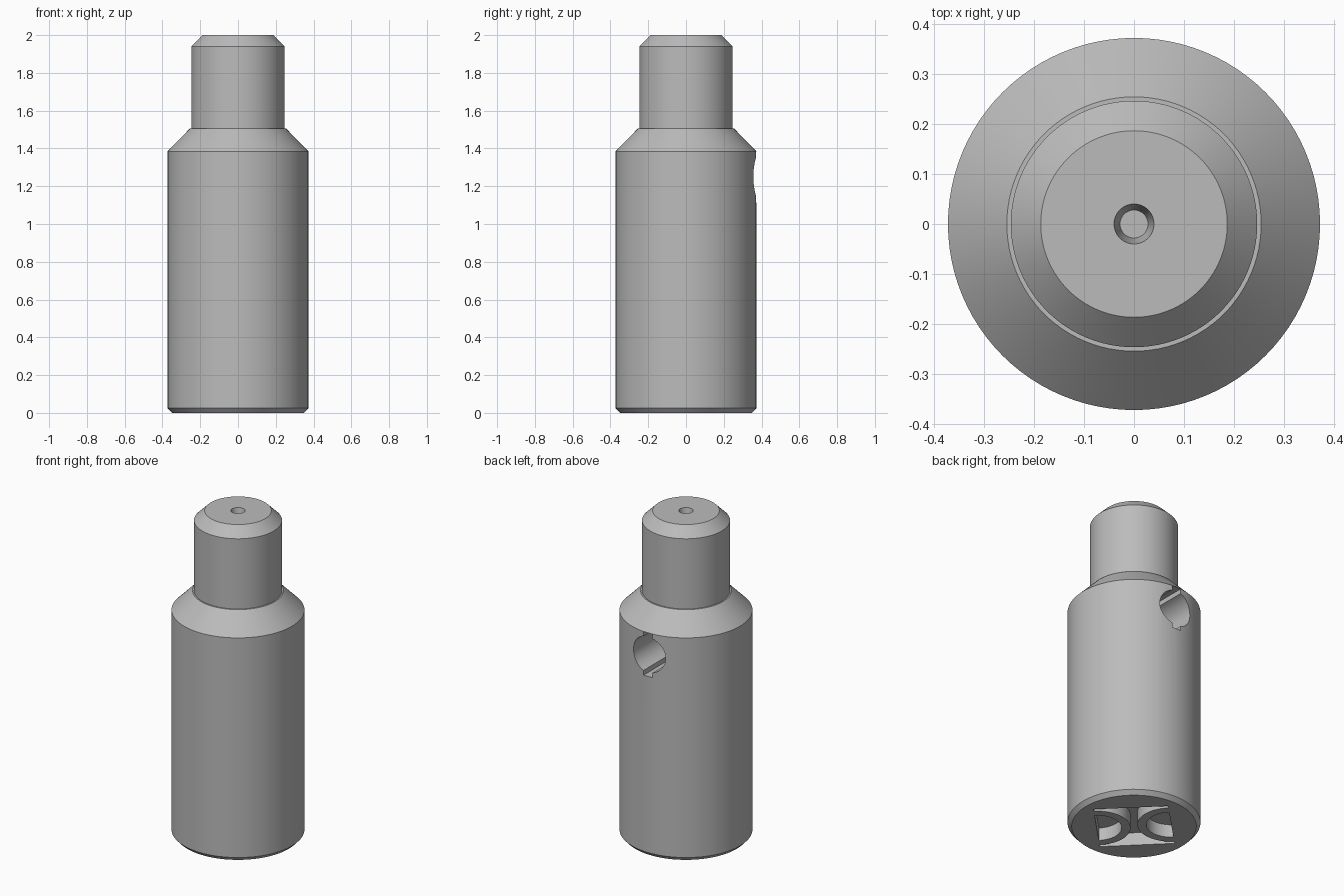
import bpy
import bmesh
import math
from mathutils import Matrix

cube = bpy.data.objects.get("Cube")
if cube:
    bpy.data.objects.remove(cube, do_unlink=True)

SEGMENTS = 96
HOLE_Z = 1.25
POCKET = 0.42
POCKET_DEPTH = 0.08
DIAGONAL = Matrix.Rotation(math.radians(45), 4, "Z")

steel = bpy.data.materials.new("plain grey")
steel.use_nodes = True
grey = (0.5, 0.5, 0.5, 1)
steel.diffuse_color = grey
steel.node_tree.nodes["Principled BSDF"].inputs["Base Color"].default_value = grey


def finish(name, bm):
    bmesh.ops.recalc_face_normals(bm, faces=bm.faces)
    mesh = bpy.data.meshes.new(name)
    bm.to_mesh(mesh)
    bm.free()
    mesh.materials.append(steel)
    obj = bpy.data.objects.new(name, mesh)
    bpy.context.collection.objects.link(obj)
    return obj


def lathe(name, profile):
    """Spin a (radius, z) profile that starts and ends on the axis."""
    bm = bmesh.new()
    verts = [bm.verts.new((r, 0, z)) for r, z in profile]
    edges = [bm.edges.new(pair) for pair in zip(verts, verts[1:])]
    bmesh.ops.spin(bm, geom=verts + edges, cent=(0, 0, 0), axis=(0, 0, 1),
                   angle=math.tau, steps=SEGMENTS, use_merge=True)
    bmesh.ops.remove_doubles(bm, verts=bm.verts, dist=1e-5)
    return finish(name, bm)


def box(name, size, centre, turn=Matrix()):
    bm = bmesh.new()
    bmesh.ops.create_cube(bm, size=1, matrix=turn @ Matrix.Translation(centre)
                          @ Matrix.Diagonal((*size, 1)))
    return finish(name, bm)


def cylinder(name, radius, depth, matrix):
    bm = bmesh.new()
    bmesh.ops.create_cone(bm, cap_ends=True, segments=48, radius1=radius,
                          radius2=radius, depth=depth, matrix=matrix)
    return finish(name, bm)


def cut(target, cutter):
    cutter.hide_render = True
    mod = target.modifiers.new("cut", "BOOLEAN")
    mod.operation = "DIFFERENCE"
    mod.solver = "EXACT"
    mod.object = cutter
    bpy.context.view_layer.objects.active = target
    bpy.ops.object.modifier_apply(modifier=mod.name)
    bpy.data.objects.remove(cutter, do_unlink=True)


def arc_rib(name, side):
    """Half ring standing in the pocket, its ends on one pocket wall."""
    bm = bmesh.new()
    rows = []
    for i in range(33):
        a = math.pi * i / 32
        rows.append([bm.verts.new((r * math.cos(a),
                                   side * (r * math.sin(a) - POCKET / 2), z))
                     for r, z in ((0.14, 0), (0.19, 0),
                                  (0.19, POCKET_DEPTH), (0.14, POCKET_DEPTH))])
    for a, b in zip(rows, rows[1:]):
        for k in range(4):
            n = (k + 1) % 4
            bm.faces.new((a[k], a[n], b[n], b[k]))
    bm.faces.new(rows[0])
    bm.faces.new(rows[-1])
    bmesh.ops.transform(bm, matrix=DIAGONAL, verts=bm.verts)
    return finish(name, bm)


# Turned body: chamfered base, shoulder, neck and tapered centre hole
body = lathe("body", [
    (0, 0), (0.35, 0), (0.373, 0.025), (0.373, 1.385), (0.255, 1.505),
    (0.247, 1.505), (0.247, 1.94), (0.187, 2), (0.04, 2), (0.028, 1.93),
    (0, 1.93)])

# Keyed blind hole in the back, with a notch above and below
lying = Matrix.Translation((0, 0.2, HOLE_Z)) @ Matrix.Rotation(math.pi / 2, 4, "X")
cut(body, cylinder("hole_cutter", 0.11, 0.6, lying))
cut(body, box("notch_cutter", (0.06, 0.6, 0.27), (0, 0.2, HOLE_Z)))

# Square pocket in the base, turned to the diagonal, with two curved ribs
cut(body, box("pocket_cutter", (POCKET, POCKET, 2 * POCKET_DEPTH), (0, 0, 0), DIAGONAL))
ribs = [arc_rib("pocket_rib_front", -1), arc_rib("pocket_rib_back", 1)]

# Smooth round surfaces, crisp edges
bpy.ops.object.select_all(action="DESELECT")
for obj in [body] + ribs:
    obj.select_set(True)
bpy.context.view_layer.objects.active = body
bpy.ops.object.shade_smooth_by_angle(angle=math.radians(25))
